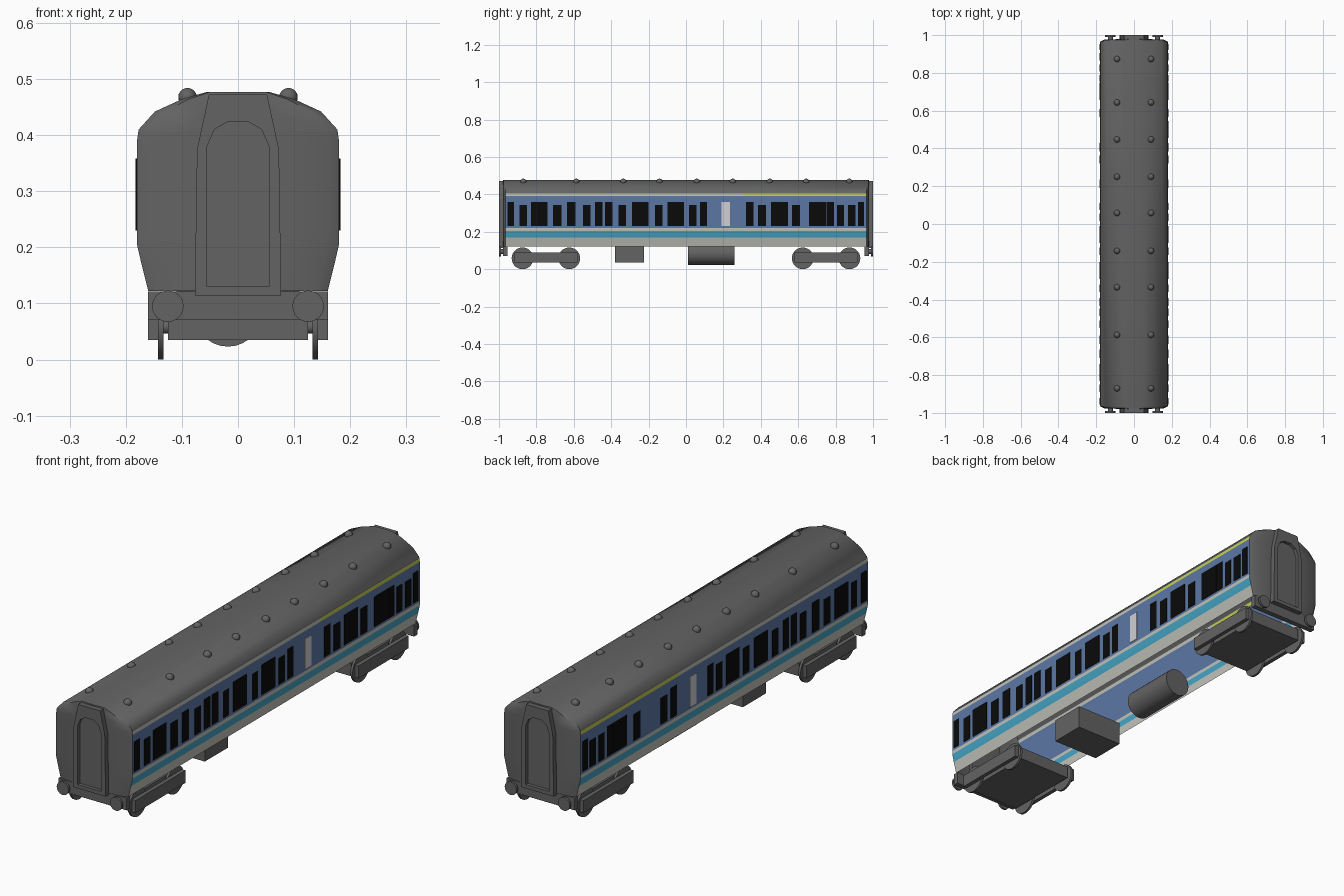
import bpy, bmesh, math
from mathutils import Matrix

if "Cube" in bpy.data.objects:
    bpy.data.objects.remove(bpy.data.objects["Cube"])


def material(name, r, g, b):
    m = bpy.data.materials.new(name)
    m.diffuse_color = (r, g, b, 1)
    m.use_nodes = True
    m.node_tree.nodes["Principled BSDF"].inputs["Base Color"].default_value = m.diffuse_color
    return m


GREY = material("dark grey", 0.125, 0.125, 0.125)
BLUE = material("coach blue", 0.105, 0.185, 0.37)
PALE = material("pale grey", 0.54, 0.54, 0.50)
CYAN = material("stripe cyan", 0.06, 0.37, 0.55)
YELLOW = material("stripe yellow", 0.56, 0.62, 0.09)
BLACK = material("window black", 0.003, 0.003, 0.003)
WHITE = material("door white", 0.63, 0.63, 0.66)


def finish(name, bm, mats, smooth=True, recalc=True):
    bmesh.ops.remove_doubles(bm, verts=bm.verts, dist=0.0001)
    if recalc:
        bmesh.ops.recalc_face_normals(bm, faces=bm.faces)
    me = bpy.data.meshes.new(name)
    bm.to_mesh(me)
    bm.free()
    for m in mats:
        me.materials.append(m)
    ob = bpy.data.objects.new(name, me)
    bpy.context.collection.objects.link(ob)
    if smooth:
        bpy.ops.object.select_all(action='DESELECT')
        ob.select_set(True)
        bpy.context.view_layer.objects.active = ob
        bpy.ops.object.shade_smooth_by_angle(angle=math.radians(35))
    return ob


def add_box(bm, x0, x1, y0, y1, z0, z1):
    mat = Matrix.Translation(((x0 + x1) / 2, (y0 + y1) / 2, (z0 + z1) / 2)) @ \
        Matrix.Diagonal((abs(x1 - x0), abs(y1 - y0), abs(z1 - z0), 1))
    bmesh.ops.create_cube(bm, size=1, matrix=mat)


def add_cyl(bm, axis, x, y, z, r, length, seg=24):
    rot = Matrix.Rotation(math.pi / 2, 4, 'Y' if axis == 'X' else 'X')
    bmesh.ops.create_cone(bm, cap_ends=True, segments=seg, radius1=r, radius2=r,
                          depth=length, matrix=Matrix.Translation((x, y, z)) @ rot)


# --- body shell: open-bottomed section with livery bands, bowed end walls
half = [(.16, .122), (.172, .17), (.18, .205), (.18, .22), (.18, .37), (.18, .39),
        (.178, .404), (.177, .41), (.148, .442), (.10, .464), (.055, .477)]
bands = [2, 3, 2, 1, 1, 4, 0, 0, 0, 0]     # material per level, 4 = cantrail line
section = half + [(-x, z) for x, z in reversed(half)]
levels = bands + [0] + bands[::-1]
stations = [-.965, .3, .965]
bm = bmesh.new()
rows = [[bm.verts.new((x, y, z)) for x, z in section] for y in stations]
for j in range(2):
    for i, band in enumerate(levels):
        f = bm.faces.new((rows[j][i], rows[j + 1][i], rows[j + 1][i + 1], rows[j][i + 1]))
        f.material_index = band if band != 4 else (4 if j == 1 else 2)
bow = [(1, .965), (.88, .975), (.45, .979), (-.45, .979), (-.88, .975), (-1, .965)]
for s in (-1, 1):
    grid = [[bm.verts.new((x * f, s * y, z)) for f, y in bow] for x, z in half]
    for a, b in zip(grid, grid[1:]):
        for k in range(5):
            bm.faces.new((a[k], a[k + 1], b[k + 1], b[k]))
    bm.faces.new(grid[-1])
finish("coach_body", bm, [GREY, BLUE, PALE, CYAN, YELLOW])

# --- side windows: (start, end, tall) along y
windows = [(-.955, -.92, 1), (-.89, -.85, 0), (-.83, -.74, 1), (-.71, -.665, 0),
           (-.635, -.59, 1), (-.55, -.51, 0), (-.487, -.447, 1), (-.433, -.393, 1),
           (-.36, -.32, 0), (-.29, -.20, 1), (-.165, -.125, 0), (-.10, -.01, 1),
           (.015, .055, 0), (.075, .112, 1), (.32, .362, 1), (.385, .428, 0),
           (.455, .545, 1), (.567, .61, 0), (.657, .75, 1), (.754, .79, 1),
           (.807, .845, 0), (.865, .905, 0), (.92, .952, 1)]
for side, s in (("right", 1), ("left", -1)):
    bm = bmesh.new()
    for y0, y1, tall in windows:
        if s == -1 and y0 == .455:      # blank panel on this side
            continue
        add_box(bm, s * .1804, s * .1825, y0, y1, .23, .358 if tall else .342)
    finish(side + "_windows", bm, [BLACK], smooth=False)
    bm = bmesh.new()
    add_box(bm, s * .1804, s * .1825, .19, .235, .23, .358)
    finish(side + "_door_panel", bm, [WHITE], smooth=False)

# --- gangway frames with arched recess
outer = [(-.077, .114), (-.073, .375), (-.062, .425), (-.052, .472)]
inner = [(-.055, .13), (-.055, .38), (-.042, .41), (-.018, .424)]
outer += [(-x, z) for x, z in reversed(outer)]
inner += [(-x, z) for x, z in reversed(inner)]
for end, s in (("front", -1), ("back", 1)):
    bm = bmesh.new()
    loops = [[bm.verts.new((x, s * y, z)) for x, z in pts]
             for pts, y in ((outer, .96), (outer, 1), (inner, 1), (inner, .985))]
    for a, b in zip(loops, loops[1:]):
        for k in range(8):
            n = (k + 1) % 8
            bm.faces.new((a[k], a[n], b[n], b[k]))
    bm.faces.new(loops[-1])
    bm.faces.new(loops[0])
    finish(end + "_gangway", bm, [GREY], smooth=False)

    # buffer beam and buffers
    bm = bmesh.new()
    add_box(bm, -.16, .16, s * .955, s * .978, .07, .1215)
    finish(end + "_buffer_beam", bm, [GREY], smooth=False)
    bm = bmesh.new()
    for x in (-.125, .125):
        add_cyl(bm, 'Y', x, s * .98, .095, .013, .03, 16)
        add_cyl(bm, 'Y', x, s * .995, .095, .028, .01)
    finish(end + "_buffers", bm, [GREY])

    # bogie: central block, outer side frames, axles and wheels
    c = s * .749
    bm = bmesh.new()
    add_box(bm, -.125, .125, c - .168, c + .168, .035, .088)
    for x in (-1, 1):
        add_box(bm, x * .143, x * .16, c - .168, c + .168, .035, .088)
    finish(end + "_bogie_frame", bm, [GREY], smooth=False)
    bm = bmesh.new()
    for y in (c - .125, c + .125):
        add_cyl(bm, 'X', 0, y, .058, .012, .3, 12)
        for x in (-.138, .138):
            add_cyl(bm, 'X', x, y, .058, .058, .01, 28)
    finish(end + "_wheels", bm, [GREY])

# --- underfloor equipment
bm = bmesh.new()
add_box(bm, -.11, .11, -.38, -.225, .035, .135)
finish("equipment_box", bm, [GREY], smooth=False)
bm = bmesh.new()
add_cyl(bm, 'Y', -.018, .135, .083, .06, .25, 28)
finish("underfloor_tank", bm, [GREY])

# --- roof vents
bm = bmesh.new()
for y in (-.87, -.587, -.335, -.142, .058, .25, .447, .643, .873):
    for x in (-.09, .09):
        bmesh.ops.create_uvsphere(bm, u_segments=16, v_segments=10, radius=.0165,
                                  matrix=Matrix.Translation((x, y, .4675)))
finish("roof_vents", bm, [GREY])
